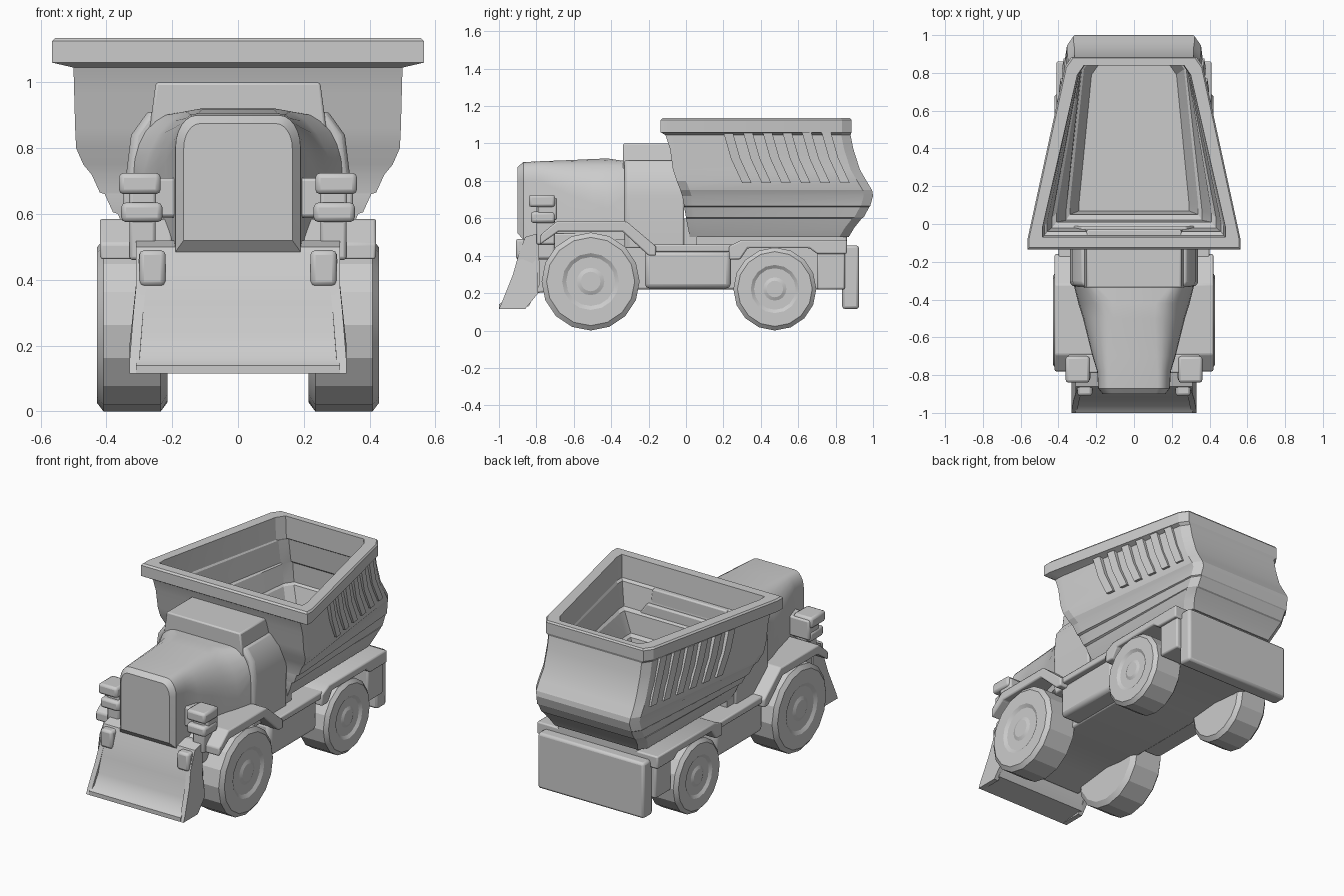
import bpy, bmesh, math
from mathutils import Vector

if "Cube" in bpy.data.objects:
    bpy.data.objects.remove(bpy.data.objects["Cube"])


def make(name, verts, faces, mirror=False, bevel=0, smooth=30):
    me = bpy.data.meshes.new(name)
    me.from_pydata([tuple(v) for v in verts], [], faces)
    bm = bmesh.new()
    bm.from_mesh(me)
    bmesh.ops.recalc_face_normals(bm, faces=bm.faces)
    bm.to_mesh(me)
    bm.free()
    ob = bpy.data.objects.new(name, me)
    bpy.context.collection.objects.link(ob)
    if bevel:
        m = ob.modifiers.new("bevel", 'BEVEL')
        m.width, m.segments, m.limit_method = bevel, 2, 'ANGLE'
    if mirror:
        ob.modifiers.new("mirror", 'MIRROR').use_mirror_merge = False
    bpy.ops.object.select_all(action='DESELECT')
    ob.select_set(True)
    bpy.context.view_layer.objects.active = ob
    bpy.ops.object.shade_smooth_by_angle(angle=math.radians(smooth))
    return ob


def loft(name, rings, **kw):
    """Skin a list of equally long point rings and cap both ends."""
    n = len(rings[0])
    verts = [v for r in rings for v in r]
    faces = [(i * n + j, i * n + (j + 1) % n, (i + 1) * n + (j + 1) % n, (i + 1) * n + j)
             for i in range(len(rings) - 1) for j in range(n)]
    faces += [tuple(range(n)), tuple(range(len(verts) - n, len(verts)))]
    return make(name, verts, faces, **kw)


def side_profile(name, pts, x0, x1, **kw):
    """Extrude a (y, z) outline across x."""
    return loft(name, [[(x, y, z) for y, z in pts] for x in (x0, x1)], **kw)


def box(name, x, y, z, **kw):
    return side_profile(name, [(y[0], z[0]), (y[1], z[0]), (y[1], z[1]), (y[0], z[1])],
                        x[0], x[1], **kw)


def lathe_x(name, prof, centre, segs, **kw):
    """Revolve (x offset, radius) around an x-axis line."""
    c = Vector(centre)
    rings = [[c + Vector((dx, r * math.sin(2 * math.pi * k / segs),
                          -r * math.cos(2 * math.pi * k / segs))) for k in range(segs)]
             for dx, r in prof]
    return loft(name, rings, **kw)


# wheels: tyre with shallow dished rim and raised hub
def wheel(name, y, r, x, half):
    prof = [(-half, r * .3), (-half, r * .88), (-half + .02, r), (half - .02, r),
            (half, r * .9), (half, r * .58), (half - .012, r * .5),
            (half - .012, r * .28), (half - .004, r * .2), (half - .004, r * .08)]
    lathe_x(name, prof, (x, y, r), 16, mirror=True, smooth=20)


wheel("front_wheel", -.51, .262, .322, .107)
wheel("rear_wheel", .475, .222, .318, .103)

# chassis and side tanks
side_profile("chassis", [(-.80, .2), (-.62, .22), (-.5, .235), (-.38, .22), (.3, .22),
                         (.47, .235), (.64, .22), (.86, .22), (.86, .52), (-.80, .52)],
             -.25, .25, bevel=.01)
box("side_tank", (.2, .37), (-.22, .24), (.225, .43), mirror=True, bevel=.025)
box("running_board", (.2, .40), (-.2, .26), (.42, .46), mirror=True, bevel=.008)

# fenders
side_profile("front_fender", [(-.78, .46), (-.68, .53), (-.34, .53), (-.20, .40), (-.16, .40),
                              (-.16, .45), (-.32, .585), (-.69, .585), (-.78, .51)],
             .2, .42, mirror=True, bevel=.008)
side_profile("rear_fender", [(.23, .38), (.29, .38), (.33, .44), (.66, .44), (.70, .41),
                             (.86, .41), (.86, .485), (.30, .485), (.23, .45)],
             .2, .41, mirror=True, bevel=.008)
box("rear_locker", (.2, .39), (.70, .85), (.22, .45), mirror=True, bevel=.01)
box("rear_plate", (-.36, .36), (.835, .925), (.115, .455), bevel=.015)


# hood: rounded arch section widening towards the cab
def arch(y, w, z0, z1, r):
    half = [(w, z0), (w, z1 - r * 1.5)]
    half += [(w - r + r * math.cos(a), z1 - r * 1.5 + r * 1.5 * math.sin(a))
             for a in (math.pi * k / 12 for k in range(1, 6))]
    half.append((w - r, z1))
    return [(x, y, z) for x, z in half] + [(-x, y, z) for x, z in reversed(half)]


loft("hood", [arch(-.90, .165, .52, .875, .05), arch(-.87, .19, .485, .9, .065),
              arch(-.78, .195, .485, .905, .07), arch(-.70, .22, .485, .908, .10),
              arch(-.60, .245, .485, .912, .13), arch(-.50, .27, .485, .917, .16),
              arch(-.42, .295, .485, .92, .18), arch(-.32, .32, .485, .905, .12)], smooth=25)


# cab body with raised roof block
def section(y, dx=0):
    half = [(.335, .44), (.34, .72), (.325, .84), (.275, .91)]
    return [(x + dx, y, z) for x, z in half] + [(-x - dx, y, z) for x, z in reversed(half)]


loft("cab_body", [section(-.33, -.015), section(-.31), section(-.01)], bevel=.008)
loft("cab_roof", [[(w, -.337, z), (w, -.03, z), (-w, -.03, z), (-w, -.337, z)]
                  for w, z in ((.27, .85), (.25, 1.0))], bevel=.008)
box("cab_rear_base", (-.32, .32), (-.05, .06), (.44, .60))

# headlights on brackets
box("light_bracket", (.17, .35), (-.79, -.69), (.59, .71), mirror=True, bevel=.01)
box("lower_light", (.23, .355), (-.83, -.70), (.575, .635), mirror=True, bevel=.015)
box("upper_light", (.235, .362), (-.84, -.70), (.66, .725), mirror=True, bevel=.015)
box("light_post", (.25, .33), (-.80, -.70), (.46, .70), mirror=True, bevel=.01)

# plough blade: curved face, end lips and arms
side_profile("blade_face", [(-1.0, .115), (-1.0, .14), (-.965, .165), (-.935, .23), (-.915, .33),
                            (-.89, .42), (-.86, .50), (-.79, .52), (-.78, .25), (-.84, .13)],
             -.31, .31, smooth=35)
loft("blade_lip", [[(x, -1.0, .115), (x, -.985, .15), (x - .012, -.925, .30), (x - .03, -.875, .48),
                    (x - .03, -.80, .48), (x, -.79, .20), (x, -.86, .115)]
                   for x in (.30, .33)], mirror=True)
box("blade_arm", (.22, .30), (-.91, -.70), (.38, .49), mirror=True, bevel=.015)


# dump bed: outer shell rises to the rim, then the inside drops to the floor
def ring(z, fy, fw, ry, rw, flat=.05):
    half = [(fw, fy), (fw, fy + flat), (rw + .015, ry - .05), (rw - .02, ry)]
    return [(x, y, z) for x, y in half] + [(-x, y, z) for x, y in reversed(half)]


loft("dump_bed", [
    ring(.50, .02, .32, .87, .30), ring(.55, .01, .345, .90, .32),
    ring(.60, 0, .365, .94, .335), ring(.605, 0, .38, .95, .335),
    ring(.66, -.01, .405, .98, .335), ring(.665, -.01, .42, .985, .34),
    ring(.72, -.02, .445, 1.0, .335), ring(.75, -.03, .47, .995, .34),
    ring(.80, -.05, .492, .965, .34), ring(.86, -.07, .495, .93, .335),
    ring(.97, -.085, .498, .895, .335), ring(1.045, -.11, .50, .88, .335),
    ring(1.06, -.135, .565, .885, .35), ring(1.125, -.135, .565, .885, .35),
    ring(1.135, -.125, .555, .878, .343), ring(1.135, -.07, .485, .84, .285),
    ring(1.0, -.06, .475, .84, .28), ring(.99, -.04, .46, .855, .275),
    ring(.85, -.02, .435, .87, .27), ring(.84, .01, .41, .88, .265),
    ring(.72, .02, .36, .885, .26), ring(.71, .05, .34, .87, .25),
    ring(.60, .07, .29, .84, .21)], smooth=15)


# slanted ribs along both bed sides
def rib(y):
    rings = []
    for z, dy in ((1.06, 0), (.92, .04), (.79, .10)):
        pts = []
        for yy, out in ((y + dy, -.03), (y + dy, .016), (y + dy + .05, .016), (y + dy + .05, -.03)):
            wall = .5 - .165 * max(yy, 0) / .9 if z > .85 else .49 - .145 * yy / .95
            pts.append((wall + out, yy, z))
        rings.append(pts)
    loft("bed_rib", rings, mirror=True)


for k in range(6):
    rib(.20 + k * .105)

# bed support
box("bed_subframe", (-.27, .27), (.0, .86), (.44, .53), bevel=.01)
